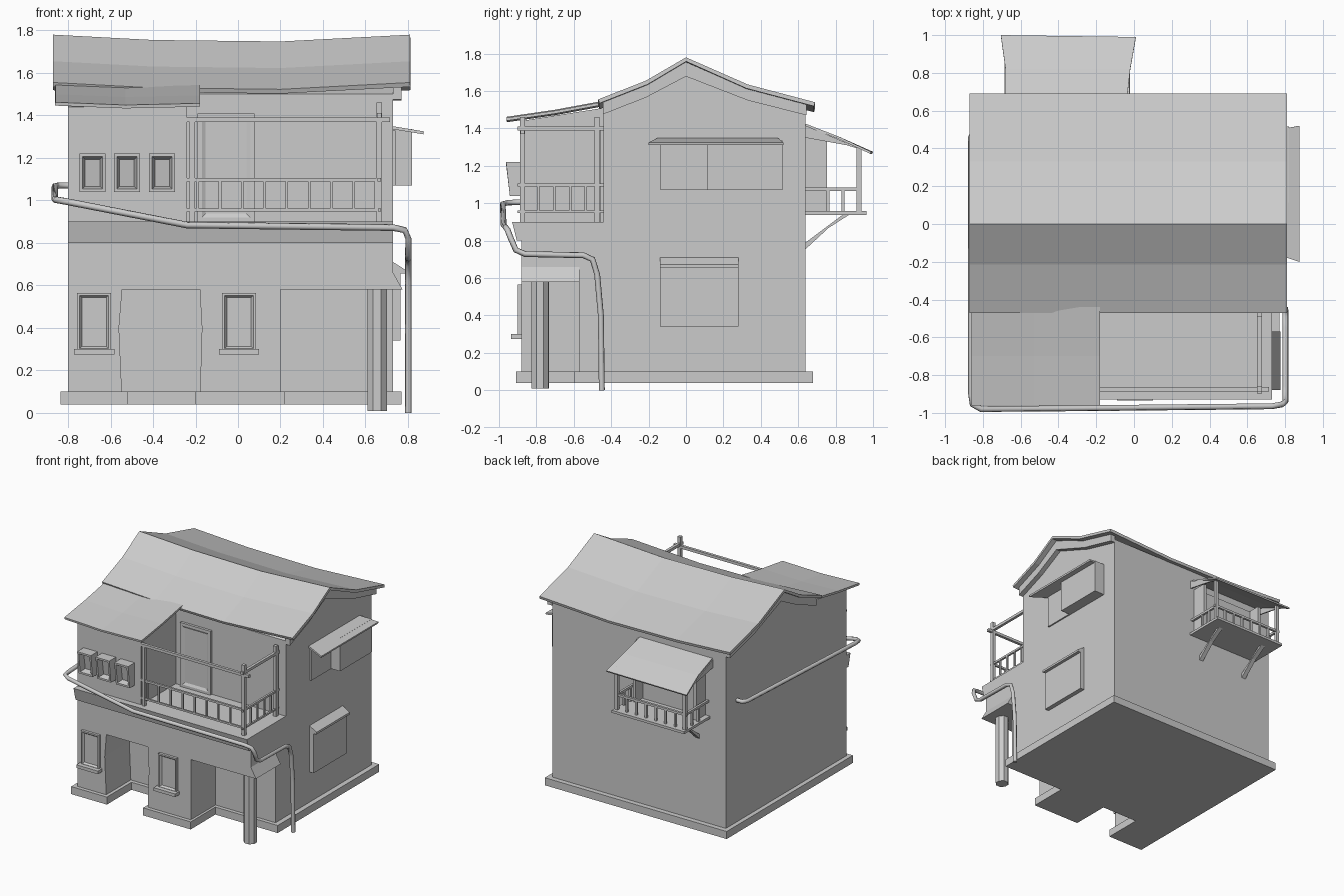
import bpy, bmesh
from mathutils import Vector

if "Cube" in bpy.data.objects:
    bpy.data.objects.remove(bpy.data.objects["Cube"])


def make(name, verts, faces, fix=True):
    bm = bmesh.new()
    vs = [bm.verts.new(v) for v in verts]
    for f in faces:
        bm.faces.new([vs[i] for i in f])
    if fix:
        bmesh.ops.recalc_face_normals(bm, faces=bm.faces)
    me = bpy.data.meshes.new(name)
    bm.to_mesh(me)
    bm.free()
    ob = bpy.data.objects.new(name, me)
    bpy.context.collection.objects.link(ob)
    return ob


def prism(name, pts, axis, a, b):
    """Extrude a 2D outline along an axis from a to b."""
    place = {'x': lambda p, t: (t, p[0], p[1]),
             'y': lambda p, t: (p[0], t, p[1]),
             'z': lambda p, t: (p[0], p[1], t)}[axis]
    n = len(pts)
    verts = [place(p, t) for t in (a, b) for p in pts]
    faces = [list(range(n)), list(range(n, 2 * n))]
    faces += [(i, (i + 1) % n, (i + 1) % n + n, i + n) for i in range(n)]
    return make(name, verts, faces)


def box(name, x0, x1, y0, y1, z0, z1):
    return prism(name, [(x0, y0), (x1, y0), (x1, y1), (x0, y1)], 'z', z0, z1)


def post(name, x, y, z0, z1, w):
    return box(name, x - w / 2, x + w / 2, y - w / 2, y + w / 2, z0, z1)


def sheet(name, rows, thick):
    """Thin slab; rows run along x, points in a row along y."""
    n = len(rows[0])
    verts = [p for r in rows for p in r]
    faces = [(i * n + j, (i + 1) * n + j, (i + 1) * n + j + 1, i * n + j + 1)
             for i in range(len(rows) - 1) for j in range(n - 1)]
    ob = make(name, verts, faces, False)
    mod = ob.modifiers.new("thickness", 'SOLIDIFY')
    mod.thickness = thick
    mod.offset = -1
    return ob


def window(name, x0, x1, z0, z1, y, lean, depth, rim, back):
    """Front-facing frame with a sunken pane, leaning out at the top."""
    def ring(i, yb, yt):
        return [(x0 + i, yb, z0 + i), (x1 - i, yb, z0 + i),
                (x1 - i, yt, z1 - i), (x0 + i, yt, z1 - i)]
    verts = (ring(0, back, back) + ring(0, y, y - lean) + ring(rim, y, y - lean)
             + ring(rim * 1.9, y + depth, y + depth - lean))
    faces = [(k + i, k + (i + 1) % 4, k + 4 + (i + 1) % 4, k + 4 + i)
             for k in (0, 4, 8) for i in range(4)]
    return make(name, verts, faces + [(12, 13, 14, 15), (0, 1, 2, 3)])


# House body: side profile with upper terrace step and overhanging front
prism("main_body", [(-.57, .06), (.64, .06), (.64, 1.5), (.33, 1.59), (0, 1.71),
                    (-.22, 1.6), (-.44, 1.5), (-.44, .9), (-.93, .9), (-.905, .8),
                    (-.88, .8), (-.88, .58), (-.57, .58)], 'x', -.8, .73)
prism("upper_front_room", [(-.88, .9), (-.88, 1.44), (-.44, 1.51), (-.44, .9)],
      'x', -.8, -.24)
prism("left_front_wall", [(-.8, .06), (-.545, .06), (-.56, .4), (-.545, .58), (-.8, .58)],
      'y', -.88, -.57)
prism("middle_front_wall", [(-.18, .06), (.2, .06), (.2, .58), (-.18, .58), (-.17, .4)],
      'y', -.88, -.57)
prism("plinth", [(-.835, .68), (-.835, -.91), (-.52, -.91), (-.52, -.6), (-.2, -.6),
                 (-.2, -.91), (.22, -.91), (.22, -.6), (.77, -.6), (.77, .68)],
      'z', .04, .1)
prism("side_flare", [(.73, .66), (.775, .58), (.73, .58)], 'y', -.88, -.57)

# Corner pillar
bpy.ops.mesh.primitive_cylinder_add(vertices=8, radius=.05, depth=.58,
                                    location=(.655, -.78, .3), rotation=(0, 0, .39))
bpy.context.object.name = "pillar"

# Sagging main roof
profile = [(-.47, 1.555), (-.215, 1.655), (0, 1.78), (.33, 1.635), (.69, 1.54)]
sag = [(-.87, 0), (-.4, .025), (.2, .032), (.81, 0)]
sheet("main_roof", [[(x, y, z - s) for y, z in profile] for x, s in sag], .022)

# Gable trim under both roof ends
top = [(-.445, 1.54), (-.215, 1.63), (0, 1.755), (.33, 1.61), (.645, 1.53)]
low = [(.645, 1.47), (.33, 1.55), (0, 1.678), (-.215, 1.565), (-.445, 1.475)]
prism("gable_trim_right", top + low, 'x', .73, .77)
prism("gable_trim_left", top + low, 'x', -.84, -.8)

# Front lean-to roof
sheet("front_room_roof", [[(x, -.96, 1.462 - s), (x, -.7, 1.5 - s), (x, -.44, 1.548 - s)]
                          for x, s in [(-.86, 0), (-.53, .013), (-.18, .005)]], .016)

# Front windows
for x in (-.685, -.523, -.357):
    window("upper_front_window", x - .061, x + .061, 1.04, 1.22, -.942, .02, .045, .014, -.87)
for x in (-.677, .005):
    window("lower_front_window", x - .08, x + .08, .29, .565, -.9, 0, .015, .012, -.87)
    box("window_sill", x - .095, x + .095, -.935, -.87, .275, .3)

# Terrace door
window("terrace_door", -.19, .078, .9, 1.41, -.46, 0, .01, .02, -.43)

# Terrace railing
post("terrace_post_left", -.215, -.875, .9, 1.39, .025)
post("terrace_post_corner", .665, -.875, .9, 1.46, .027)
post("terrace_post_back", .665, -.475, .9, 1.46, .027)
for z, t in ((1.38, .022), (1.098, .016), (.955, .014)):
    end = .715 if z > 1.3 else .665
    box("front_rail", -.24, end, -.875 - t / 2, -.875 + t / 2, z - t / 2, z + t / 2)
    lift = .02 if z > 1.3 else 0
    box("side_rail", .665 - t / 2, .665 + t / 2, -.9, -.44,
        z - t / 2 + lift, z + t / 2 + lift)
for i in range(9):
    post("front_baluster", -.19 + i * .105, -.875, .955, 1.095, .013)
for i in range(1, 5):
    post("side_baluster", .665, -.875 + i * .085, .955, 1.095, .013)

# Right wall windows and awnings
box("side_upper_pane", .72, .742, -.135, .12, 1.07, 1.33)
box("side_upper_bay", .72, .82, .115, .515, 1.07, 1.335)
sheet("side_upper_awning", [[(.725, -.15, 1.35), (.725, .49, 1.35)],
                            [(.875, -.2, 1.325), (.875, .52, 1.325)]], .014)
box("side_lower_window", .72, .765, -.14, .28, .34, .67)
prism("side_lower_awning", [(.73, .71), (.79, .672), (.79, .655), (.73, .655)],
      'y', -.14, .28)

# Rear balcony
x0, x1 = -.64, -.04
box("rear_balcony_floor", x0 - .02, x1 + .02, .64, .965, .938, .958)
window_pane = box("rear_balcony_window", x0 + .05, x1 - .05, .63, .67, .958, 1.34)
box("rear_shutter_left", x0 + .02, x0 + .045, .64, .755, .958, 1.35)
box("rear_shutter_right", x1 - .045, x1 - .02, .64, .755, .958, 1.35)
for x in (x0, x1):
    post("rear_post", x, .925, .95, 1.3, .026)
    box("rear_side_rail", x - .009, x + .009, .64, .925, 1.065, 1.083)
    for y in (.76, .84):
        post("rear_side_baluster", x, y, .955, 1.07, .016)
    xc = -.34 + (x + .34) * .7
    prism("rear_bracket", [(.64, .755), (.84, .94), (.875, .94), (.64, .79)],
          'x', xc - .018, xc + .018)
box("rear_front_rail", x0 - .02, x1 + .02, .916, .934, 1.065, 1.083)
for i in range(1, 7):
    post("rear_baluster", x0 + i * (x1 - x0) / 7, .925, .955, 1.07, .016)
sheet("rear_awning", [[(-.68, .64, 1.425), (-.68, .82, 1.355), (-.705, 1, 1.275)],
                      [(-.04, .64, 1.425), (-.02, .82, 1.355), (.01, .99, 1.275)]], .012)
for x in (-.68, -.03):
    prism("rear_awning_gusset", [(.64, 1.415), (.64, 1.35), (.86, 1.31), (.96, 1.28)],
          'x', x - .005, x + .005)

# Drain pipe wrapping the house
path = [(-.79, .5, 1.07), (-.845, .5, 1.07), (-.862, .46, 1.065), (-.862, -.9, 1.005),
        (-.855, -.955, 1.003), (-.81, -.98, .995), (-.24, -.975, .884),
        (.73, -.965, .872), (.785, -.955, .86), (.802, -.94, .82), (.802, -.91, .75),
        (.802, -.86, .728), (.802, -.55, .722), (.802, -.5, .7),
        (.802, -.475, .62), (.802, -.455, .4), (.802, -.45, 0)]
cu = bpy.data.curves.new("drain_pipe", 'CURVE')
cu.dimensions = '3D'
cu.bevel_depth = .016
cu.bevel_resolution = 1
cu.use_fill_caps = True
sp = cu.splines.new('POLY')
sp.points.add(len(path) - 1)
for p, c in zip(sp.points, path):
    p.co = (*c, 1)
    p.radius = 1
pipe = bpy.data.objects.new("drain_pipe", cu)
bpy.context.collection.objects.link(pipe)
